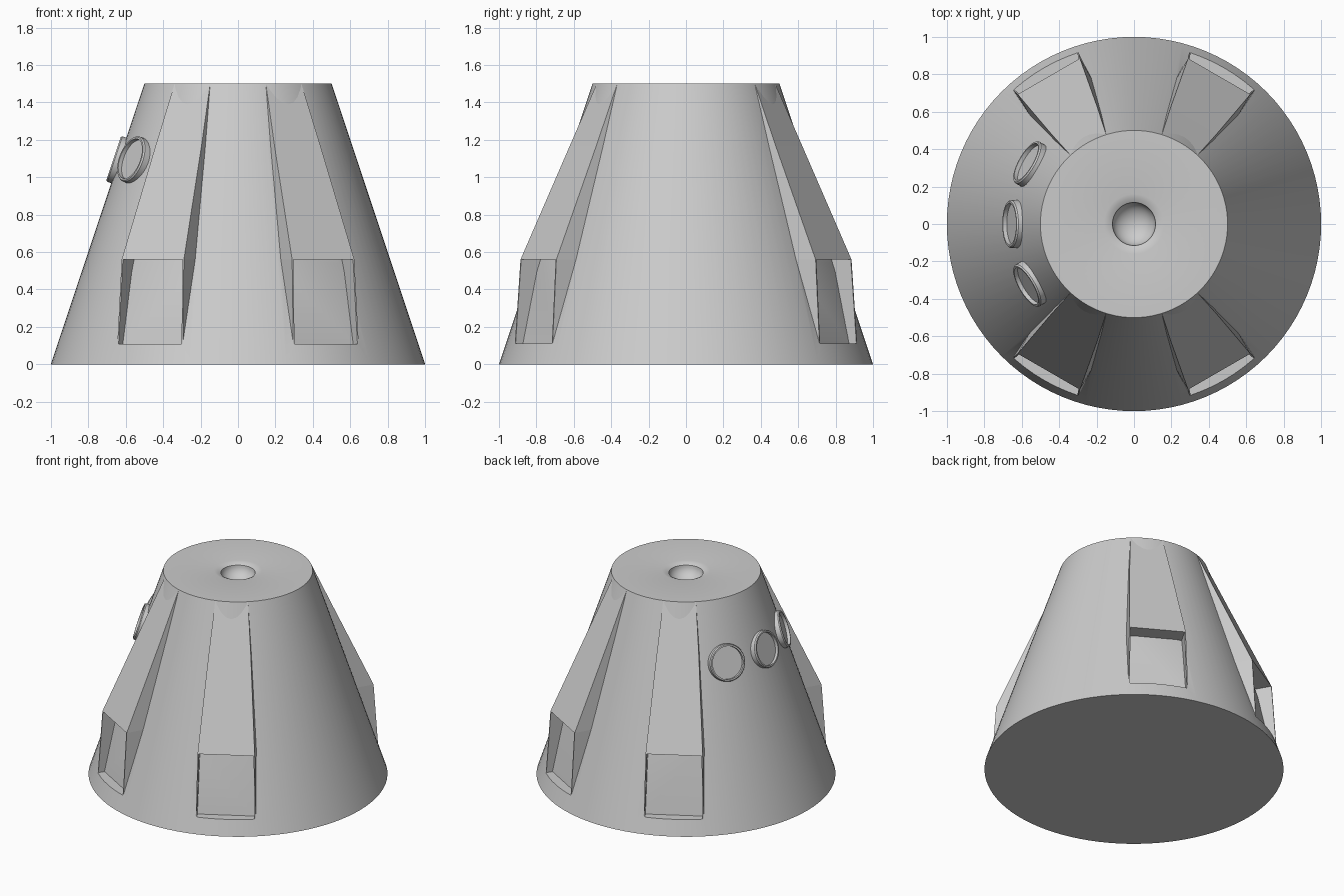
import bpy, bmesh
from math import sin, cos, pi, radians, atan2
from mathutils import Vector, Matrix

if "Cube" in bpy.data.objects:
    bpy.data.objects.remove(bpy.data.objects["Cube"])


def finish(name, bm):
    bmesh.ops.recalc_face_normals(bm, faces=bm.faces)
    me = bpy.data.meshes.new(name)
    bm.to_mesh(me)
    bm.free()
    ob = bpy.data.objects.new(name, me)
    bpy.context.collection.objects.link(ob)
    return ob


def smooth(ob, deg=30):
    bpy.ops.object.select_all(action='DESELECT')
    ob.select_set(True)
    bpy.context.view_layer.objects.active = ob
    bpy.ops.object.shade_smooth_by_angle(angle=radians(deg))


def lathe(name, profile, n, closed=False):
    """Revolve (radius, z) points about z; radius 0 becomes a pole."""
    bm = bmesh.new()
    rings = []
    for r, z in profile:
        if r == 0:
            rings.append([bm.verts.new((0, 0, z))] * n)
        else:
            rings.append([bm.verts.new((r * cos(2 * pi * i / n), r * sin(2 * pi * i / n), z))
                          for i in range(n)])
    pairs = list(zip(rings, rings[1:]))
    if closed:
        pairs.append((rings[-1], rings[0]))
    for a, b in pairs:
        for i in range(n):
            j = (i + 1) % n
            bm.faces.new(list(dict.fromkeys((a[i], a[j], b[j], b[i]))))
    return finish(name, bm)


def loft(name, angle, sections):
    """Box loft; each section is (inner, outer, side_a, side_b, z) facing out along angle."""
    u = Vector((cos(angle), sin(angle), 0))
    v = Vector((-sin(angle), cos(angle), 0))
    bm = bmesh.new()
    rings = []
    for inner, outer, s0, s1, z in sections:
        rings.append([bm.verts.new(u * a + v * s + Vector((0, 0, z)))
                      for a, s in ((inner, s0), (outer, s0), (outer, s1), (inner, s1))])
    for a, b in zip(rings, rings[1:]):
        for i in range(4):
            bm.faces.new((a[i], a[(i + 1) % 4], b[(i + 1) % 4], b[i]))
    bm.faces.new(rings[0])
    bm.faces.new(rings[-1])
    return finish(name, bm)


# Conical hull with a small bowl sunk in its top
bowl = [(0.115 * cos(radians(t)), 1.485 - 0.09 * sin(radians(t))) for t in range(0, 90, 10)]
body = lathe("capsule_hull",
             [(0, 0), (1, 0), (0.5, 1.5), (0.16, 1.5), (0.135, 1.495)] + bowl + [(0, 1.395)], 96)

for k, deg in enumerate((60, 120, 240, 300)):
    ang = radians(deg)
    # Open recess cut into the hull below each fairing
    cutter = loft(f"recess_cutter_{k}", ang,
                  [(0.895, 1.2, -0.2, 0.2, 0.11), (0.80, 1.2, -0.19, 0.19, 0.56)])
    cutter.hide_render = True
    mod = body.modifiers.new("recess", 'BOOLEAN')
    mod.operation = 'DIFFERENCE'
    mod.solver = 'EXACT'
    mod.object = cutter
    bpy.context.view_layer.objects.active = body
    bpy.ops.object.modifier_apply(modifier=mod.name)
    bpy.data.objects.remove(cutter)

    # Sloping fairing above the recess
    loft(f"fairing_{k}", ang,
         [(0.74, 0.911, -0.192, 0.192, 0.56),
          (0.54, 0.637, -0.142, 0.142, 1.165),
          (0.43, 0.488, -0.110, 0.110, 1.499)])
    # Thin cheek walls either side of the recess
    for s in (-1, 1):
        loft(f"fairing_cheek_{k}_{'a' if s < 0 else 'b'}", ang,
             [(0.88, 0.940, s * 0.194, s * 0.202, 0.11),
              (0.76, 0.911, s * 0.184, s * 0.192, 0.56)])

smooth(body)

# Three round portholes on the left side, lying on the cone's slope
slope = atan2(0.5, 1.5)
for k, deg in enumerate((150, 180, 210)):
    a = radians(deg)
    normal = Vector((cos(a) * cos(slope), sin(a) * cos(slope), sin(slope)))
    place = Vector((0.637 * cos(a), 0.637 * sin(a), 1.09))
    mat = Matrix.Translation(place) @ normal.to_track_quat('Z', 'Y').to_matrix().to_4x4()
    rim = lathe(f"porthole_rim_{k}",
                [(0.112, -0.03), (0.128, -0.03), (0.128, 0.022), (0.122, 0.03), (0.112, 0.03)],
                40, closed=True)
    pane = lathe(f"porthole_pane_{k}", [(0, -0.03), (0.114, -0.03), (0.114, 0.008), (0, 0.008)], 40)
    for ob in (rim, pane):
        ob.matrix_world = mat
        smooth(ob)
